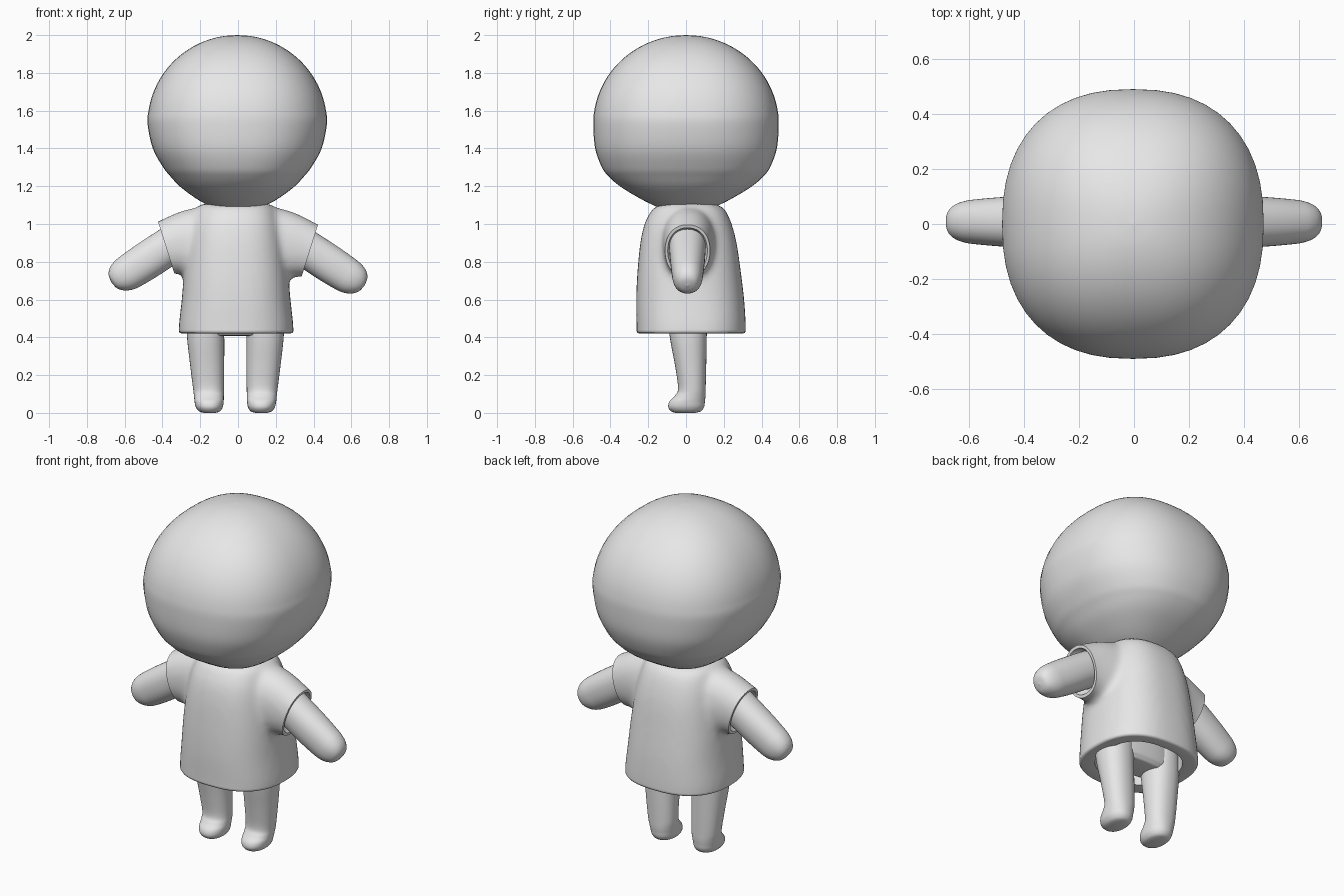
import bpy, bmesh, math
from mathutils import Vector

if "Cube" in bpy.data.objects:
    bpy.data.objects.remove(bpy.data.objects["Cube"])

grey = bpy.data.materials.new("soft grey")
grey.diffuse_color = (0.8, 0.8, 0.8, 1)
grey.use_nodes = True
grey.node_tree.nodes["Principled BSDF"].inputs["Base Color"].default_value = grey.diffuse_color
SIDES = 48


def spline(rows, steps):
    """Smooth the rows with a Catmull-Rom curve."""
    out = []
    for i in range(len(rows) - 1):
        p0, p1, p2 = rows[max(i - 1, 0)], rows[i], rows[i + 1]
        p3 = rows[min(i + 2, len(rows) - 1)]
        for k in range(steps):
            t = k / steps
            out.append([0.5 * (2 * b + (c - a) * t + (2 * a - 5 * b + 4 * c - d) * t * t
                               + (3 * b - a - 3 * c + d) * t ** 3)
                        for a, b, c, d in zip(p0, p1, p2, p3)])
    out.append(list(rows[-1]))
    return out


def loft(bm, rows, power=2.0, side=1, steps=5):
    """Rows: centre x, y, z, half-width, half-depth, tilt about y in degrees."""
    rings = []
    for cx, cy, cz, a, b, tilt in spline(rows, steps):
        t = math.radians(tilt)
        ring = []
        for i in range(SIDES):
            q = 2 * math.pi * i / SIDES
            c, s = math.cos(q), math.sin(q)
            u = math.copysign(abs(c) ** (2 / power), c) * max(a, 0.002)
            v = math.copysign(abs(s) ** (2 / power), s) * max(b, 0.002)
            ring.append(bm.verts.new((side * (cx + u * math.cos(t)), cy + v,
                                      cz + u * math.sin(t))))
        rings.append(ring)
    faces = [bm.faces.new(rings[0]), bm.faces.new(rings[-1])]
    for r0, r1 in zip(rings, rings[1:]):
        for i in range(SIDES):
            j = (i + 1) % SIDES
            faces.append(bm.faces.new((r0[i], r0[j], r1[j], r1[i])))
    bmesh.ops.recalc_face_normals(bm, faces=faces)


def smooth(me):
    me.shade_smooth()
    me.set_sharp_from_angle(angle=math.radians(50))


def finish(name, bm):
    me = bpy.data.meshes.new(name)
    bm.to_mesh(me)
    bm.free()
    me.materials.append(grey)
    ob = bpy.data.objects.new(name, me)
    bpy.context.collection.objects.link(ob)
    smooth(me)
    return ob


def part(name, rows, power=2.0, side=1):
    bm = bmesh.new()
    loft(bm, rows, power, side)
    return finish(name, bm)


# Head: big round ball, domed above and tapering to a chin below
head = [(1.08, .06, .08), (1.085, .11, .135), (1.11, .175, .195), (1.15, .24, .27),
        (1.2, .305, .35), (1.25, .352, .408), (1.3, .392, .445), (1.4, .447, .481)]
for i in range(11):
    q = math.radians(9 * i)
    head.append((1.53 + .47 * math.sin(q), .475 * math.cos(q), .491 * math.cos(q)))
part("head", [(-.004, 0, z, a, b, 0) for z, a, b in head], 2.35)

# Inner body above the legs
part("hips", [(-.01, .01, .408, .13, .06, 0), (-.01, .01, .42, .2, .085, 0),
              (-.01, .01, .5, .24, .1, 0), (-.01, .01, .95, .17, .1, 0)], 2.4)

# Legs with stubby feet pointing forward
leg = [(0, .136, .03, -.055, .045), (.008, .137, .055, -.078, .078),
       (.03, .138, .071, -.094, .095), (.06, .139, .077, -.088, .1),
       (.09, .14, .079, -.06, .103), (.13, .142, .082, -.042, .104),
       (.25, .149, .09, -.058, .107), (.42, .158, .099, -.088, .11),
       (.56, .158, .095, -.09, .11)]
for side, label in ((-1, "left"), (1, "right")):
    part(label + "_leg", [(x - side * .014, (y0 + y1) / 2, z, a, (y1 - y0) / 2, 0)
                          for z, x, a, y0, y1 in leg], 2.2, side)

# Arms hanging out sideways, ending in rounded stumps
arm = [(.27, .935, .1, .1), (.37, .872, .1, .096), (.48, .80, .1, .09),
       (.56, .748, .096, .083), (.605, .72, .089, .077), (.64, .70, .071, .064),
       (.662, .686, .042, .042), (.669, .681, 0, 0)]
for side, label in ((-1, "left"), (1, "right")):
    dz = -.008 * side
    part(label + "_arm", [(x, .008, z + dz, a, b, 57) for x, z, a, b in arm], 2.2, side)

# Shirt: trunk and sleeves blended together
bm = bmesh.new()
trunk = [(.36, .3, -.262, .315), (.45, .304, -.262, .317), (.6, .288, -.264, .308),
         (.75, .275, -.257, .29), (.9, .255, -.242, .268), (1.0, .235, -.22, .242),
         (1.06, .215, -.19, .216), (1.09, .2, -.165, .192), (1.107, .18, -.12, .155)]
loft(bm, [(-.01, (y0 + y1) / 2, z, a, (y1 - y0) / 2, 0) for z, a, y0, y1 in trunk], 2.5)
for side in (-1, 1):
    dz = -.008 * side
    loft(bm, [(.13, .015, .902, .2, .15, 90), (.26, .012, .888 + dz / 2, .182, .135, 81),
              (.38, .008, .867 + dz, .145, .12, 72), (.48, .008, .83 + dz, .135, .118, 72)],
         2.2, side)
shirt = finish("shirt", bm)
mod = shirt.modifiers.new("blend", 'REMESH')
mod.mode = 'VOXEL'
mod.voxel_size = .016
mod = shirt.modifiers.new("soften", 'SMOOTH')
mod.factor = .5
mod.iterations = 14
bpy.context.view_layer.update()
dg = bpy.context.evaluated_depsgraph_get()
blended = bpy.data.meshes.new_from_object(shirt.evaluated_get(dg))
shirt.modifiers.clear()
shirt.data = blended

# Cut the shirt open at hem and cuffs, then fold a thick rim inward at each opening
bm = bmesh.new()
bm.from_mesh(blended)
cuts = [(Vector((-.01, .026, .432)), Vector((0, 0, -1)), lambda c: c.z < .6,
         ((.985, .008), (.955, .011), (.74, .004), (.72, -.15)))]
for side in (-1, 1):
    cuts.append((Vector((side * .38, .008, .867 - .008 * side)),
                 Vector((side * .27, 0, -.085)).normalized(),
                 lambda c, s=side: c.z > .69 and c.x * s > .2,
                 ((.88, 0), (.84, -.02), (.66, -.04))))
for co, no, near, folds in cuts:
    faces = [f for f in bm.faces if near(f.calc_center_median())]
    edges = {e for f in faces for e in f.edges}
    verts = {v for f in faces for v in f.verts}
    bmesh.ops.bisect_plane(bm, geom=list(verts) + list(edges) + faces, dist=1e-5,
                           plane_co=co, plane_no=no, clear_outer=True)
    rim = [e for e in bm.edges if e.is_boundary
           and all(abs((v.co - co).dot(no)) < 1e-3 and near(v.co) for v in e.verts)]
    start = {}
    for scale, push in folds:
        new = bmesh.ops.extrude_edge_only(bm, edges=rim)["geom"]
        rim = [g for g in new if isinstance(g, bmesh.types.BMEdge) and g.is_boundary]
        ring = {v for e in rim for v in e.verts}
        base = start.get("scale", 1)
        for v in ring:
            flat = v.co - co
            flat -= no * flat.dot(no)
            v.co = co + flat * (scale / base) + no * push
        start["scale"] = scale
bmesh.ops.recalc_face_normals(bm, faces=bm.faces[:])
bm.to_mesh(blended)
bm.free()
blended.materials.clear()
blended.materials.append(grey)
smooth(blended)
